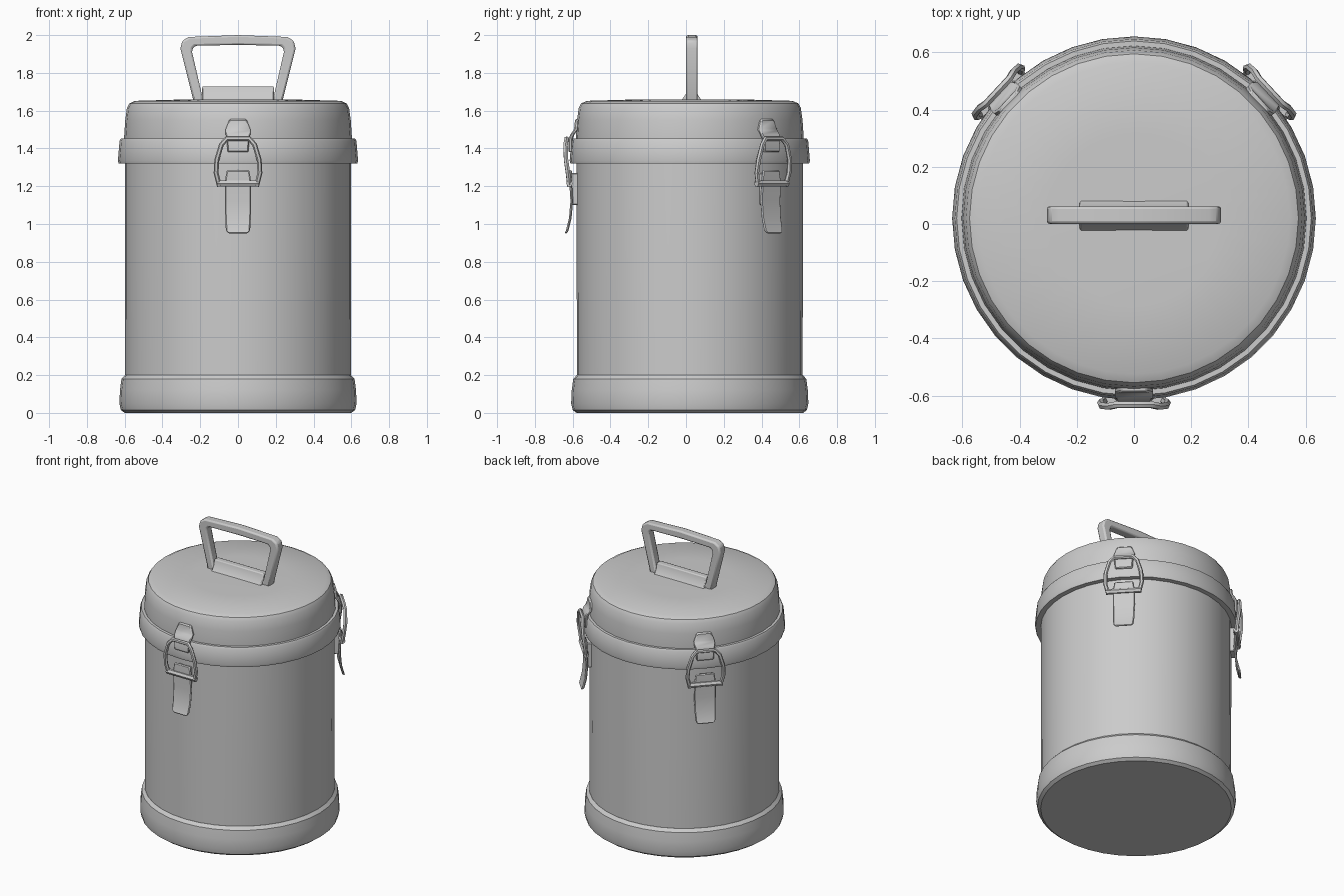
import bpy, bmesh, math
from mathutils import Matrix, Vector

if "Cube" in bpy.data.objects:
    bpy.data.objects.remove(bpy.data.objects["Cube"])

CY = 0.02          # canister axis offset in y
SIDES = 36

steel = bpy.data.materials.new("brushed grey steel")
steel.diffuse_color = (0.6, 0.6, 0.6, 1)
steel.use_nodes = True
steel.node_tree.nodes["Principled BSDF"].inputs["Base Color"].default_value = steel.diffuse_color


def finish(name, bm, bevel=0, segments=2, matrix=None):
    bmesh.ops.recalc_face_normals(bm, faces=bm.faces)
    me = bpy.data.meshes.new(name)
    bm.to_mesh(me)
    bm.free()
    me.materials.append(steel)
    ob = bpy.data.objects.new(name, me)
    bpy.context.collection.objects.link(ob)
    if matrix:
        ob.matrix_world = matrix
    if bevel:
        mod = ob.modifiers.new("soft edges", 'BEVEL')
        mod.width, mod.segments, mod.limit_method = bevel, segments, 'ANGLE'
    bpy.ops.object.select_all(action='DESELECT')
    ob.select_set(True)
    bpy.context.view_layer.objects.active = ob
    bpy.ops.object.shade_smooth_by_angle(angle=math.radians(35))
    return ob


def lathe(name, profile):
    """Turn an (r, z) profile about the canister axis, capping both ends."""
    bm = bmesh.new()
    rings = [[bm.verts.new((r * math.cos(a), r * math.sin(a) + CY, z))
              for a in (2 * math.pi * i / SIDES for i in range(SIDES))]
             for r, z in profile]
    for lo, hi in zip(rings, rings[1:]):
        for i in range(SIDES):
            j = (i + 1) % SIDES
            bm.faces.new((lo[i], lo[j], hi[j], hi[i]))
    bm.faces.new(rings[0])
    bm.faces.new(rings[-1])
    return finish(name, bm)


def strip(name, profile, widths, thick, matrix, bevel=0.006):
    """Bent sheet: (y, z) path with a half width at each point."""
    bm = bmesh.new()
    rows = [[bm.verts.new((sx * w, y + dy, z))
             for sx, dy in ((-1, 0), (1, 0), (1, thick), (-1, thick))]
            for (y, z), w in zip(profile, widths)]
    for a, b in zip(rows, rows[1:]):
        for i in range(4):
            j = (i + 1) % 4
            bm.faces.new((a[i], a[j], b[j], b[i]))
    bm.faces.new(rows[0])
    bm.faces.new(rows[-1])
    return finish(name, bm, bevel, 1, matrix)


def rod(name, points, radius, matrix, cyclic=False):
    """Round wire that follows a polyline."""
    cu = bpy.data.curves.new(name, 'CURVE')
    cu.dimensions = '3D'
    cu.bevel_depth, cu.bevel_resolution, cu.use_fill_caps = radius, 1, True
    sp = cu.splines.new('POLY')
    sp.points.add(len(points) - 1)
    for p, co in zip(sp.points, points):
        p.co = (*co, 1)
    sp.use_cyclic_u = cyclic
    cu.materials.append(steel)
    ob = bpy.data.objects.new(name, cu)
    bpy.context.collection.objects.link(ob)
    ob.matrix_world = matrix
    bpy.ops.object.select_all(action='DESELECT')
    ob.select_set(True)
    bpy.context.view_layer.objects.active = ob
    bpy.ops.object.convert(target='MESH')
    bpy.ops.object.shade_smooth_by_angle(angle=math.radians(50))


# Canister shell: base rim, body, clamp band and domed lid
lathe("base_rim", [(0.60, 0.0), (0.62, 0.015), (0.628, 0.05), (0.625, 0.12),
                   (0.617, 0.18), (0.598, 0.2)])
lathe("body", [(0.597, 0.15), (0.599, 0.8), (0.599, 1.36)])
lathe("clamp_band", [(0.597, 1.32), (0.632, 1.32), (0.636, 1.335),
                     (0.627, 1.44), (0.62, 1.452), (0.597, 1.452)])
lathe("lid", [(0.60, 1.40), (0.603, 1.46), (0.597, 1.55), (0.588, 1.615),
              (0.575, 1.638), (0.545, 1.652), (0.3, 1.659), (0.02, 1.66)])

# Handle: trapezoid frame cut from a flat outline
outer = [(-0.235, 1.65), (0.235, 1.65), (0.305, 1.93), (0.295, 1.97), (0.262, 1.99),
         (0.0, 2.0), (-0.262, 1.99), (-0.295, 1.97), (-0.305, 1.93)]
inner = [(-0.19, 1.68), (0.19, 1.68), (0.243, 1.91), (0.24, 1.93), (0.225, 1.944),
         (0.0, 1.948), (-0.225, 1.944), (-0.24, 1.93), (-0.243, 1.91)]
bm = bmesh.new()
loops = [[bm.verts.new((x, y, z)) for x, z in pts]
         for pts, y in ((outer, 0.0), (inner, 0.0), (inner, 0.062), (outer, 0.062))]
n = len(outer)
for k in range(4):
    a, b = loops[k], loops[(k + 1) % 4]
    for i in range(n):
        j = (i + 1) % n
        bm.faces.new((a[i], a[j], b[j], b[i]))
finish("handle", bm, 0.015)

# Handle mount: wedge-shaped sleeve around the lower bar
bm = bmesh.new()
wedge = [(-0.028, 1.652), (0.085, 1.652), (0.062, 1.685), (0.052, 1.728),
         (0.01, 1.728), (-0.002, 1.685)]
ends = [[bm.verts.new((x, y, z)) for y, z in wedge] for x in (-0.19, 0.19)]
for i in range(len(wedge)):
    j = (i + 1) % len(wedge)
    bm.faces.new((ends[0][i], ends[0][j], ends[1][j], ends[1][i]))
for e in ends:
    bm.faces.new(e)
finish("handle_mount", bm, 0.006)

# Three toggle clasps around the rim (local front faces -y)
for tag, angle in (("front", -90), ("right", 43), ("left", 137)):
    m = (Matrix.Translation(Vector((0, CY, 0)))
         @ Matrix.Rotation(math.radians(angle + 90), 4, 'Z'))
    # lever that flares out at the finger tip
    strip(tag + "_clasp_lever",
          [(-0.663, 0.95), (-0.656, 0.965), (-0.640, 1.03), (-0.632, 1.12),
           (-0.638, 1.22), (-0.636, 1.285)],
          [0.05, 0.064, 0.068, 0.07, 0.07, 0.06], 0.014, m)
    # mounting block behind the lever
    strip(tag + "_clasp_mount",
          [(-0.628, 1.10), (-0.632, 1.27)], [0.05, 0.05], 0.045, m)
    # hinge pin
    rod(tag + "_clasp_pin", [(-0.112, -0.637, 1.215), (0.112, -0.637, 1.215)], 0.018, m)
    # wire bail that reaches over the band
    half = [(0.098, -0.637, 1.20), (0.116, -0.645, 1.27), (0.112, -0.655, 1.34),
            (0.088, -0.658, 1.42), (0.06, -0.652, 1.452)]
    rod(tag + "_clasp_bail",
        half + [(-x, y, z) for x, y, z in reversed(half)], 0.013, m)
    # hook plate on the lid
    strip(tag + "_clasp_hook",
          [(-0.642, 1.38), (-0.642, 1.45), (-0.632, 1.475), (-0.613, 1.50), (-0.607, 1.555)],
          [0.055, 0.06, 0.066, 0.066, 0.045], 0.022, m)
